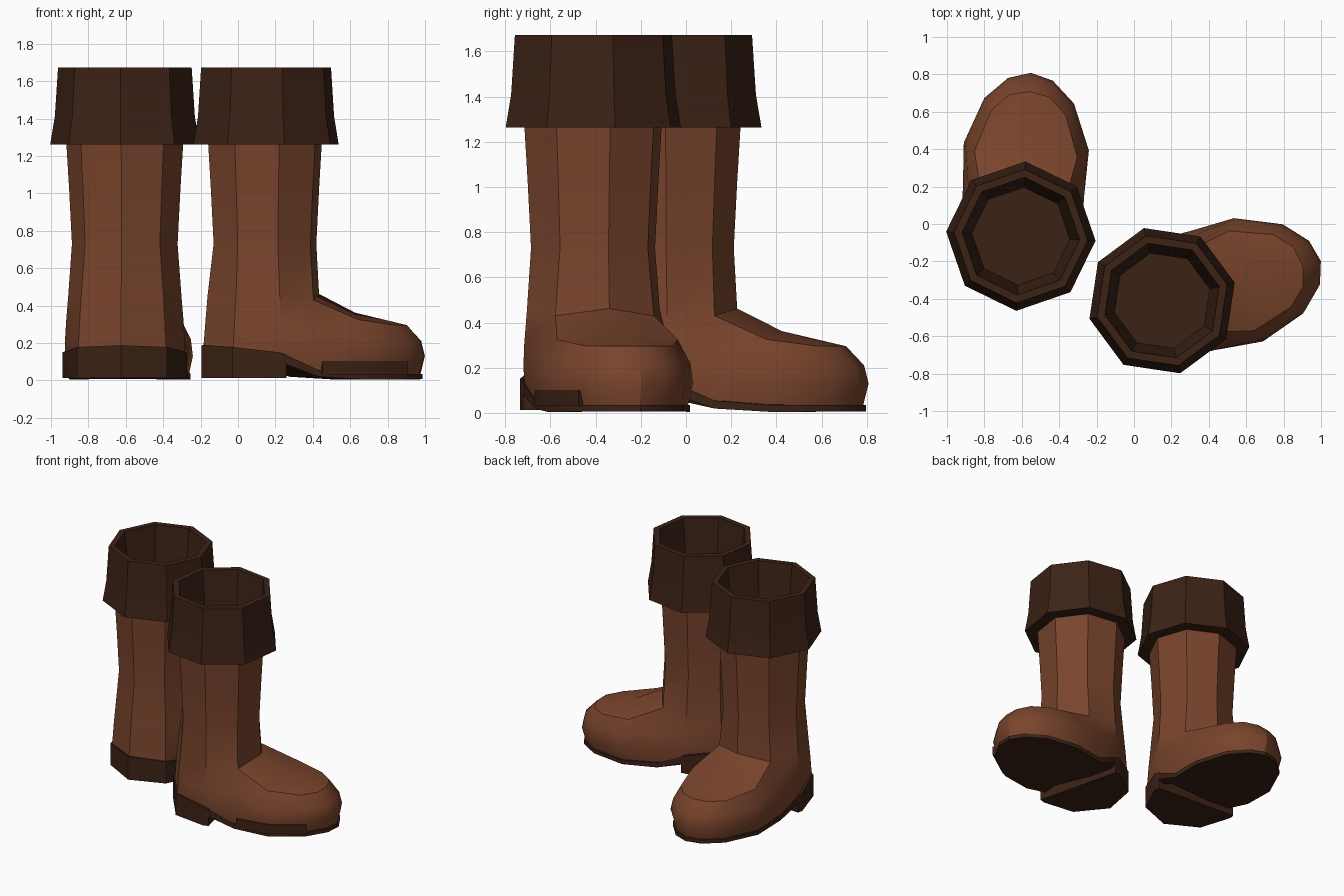
import bpy, bmesh, math

if "Cube" in bpy.data.objects:
    bpy.data.objects.remove(bpy.data.objects["Cube"])


def material(name, color):
    m = bpy.data.materials.new(name)
    m.diffuse_color = (*color, 1)
    m.use_nodes = True
    m.node_tree.nodes["Principled BSDF"].inputs["Base Color"].default_value = m.diffuse_color
    return m


leather = material("leather", (0.19, 0.058, 0.025))
dark = material("dark_leather", (0.045, 0.016, 0.008))


def full(half):
    """Mirror a half outline (first and last point on the axis) to a loop."""
    return half + [(x, -y, z) for x, y, z in half[-2:0:-1]]


def ring(r, z, n=8):
    return [(r * math.cos(i * math.tau / n), r * math.sin(i * math.tau / n), z) for i in range(n)]


def add(bm, pts):
    return [bm.verts.new(p) for p in pts]


def bridge(bm, a, b):
    n = len(a)
    for i in range(n):
        j = (i + 1) % n
        bm.faces.new((a[i], a[j], b[j], b[i]))


def loft(bm, loops, start=False, end=False):
    vs = [add(bm, l) for l in loops]
    for a, b in zip(vs, vs[1:]):
        bridge(bm, a, b)
    if start:
        bm.faces.new(vs[0])
    if end:
        bm.faces.new(vs[-1])
    return vs


# Placement of the two boots: x, y, heading (local +x is the toe)
PLACES = {"left": (-0.605, -0.065, 86.5), "right": (0.15, -0.41, 14)}


def place(bm, name, mat, sides=("left", "right")):
    bmesh.ops.recalc_face_normals(bm, faces=bm.faces)
    me = bpy.data.meshes.new(name)
    bm.to_mesh(me)
    bm.free()
    me.materials.append(mat)
    for s in sides:
        x, y, a = PLACES[s]
        ob = bpy.data.objects.new(f"{s}_{name}", me)
        bpy.context.collection.objects.link(ob)
        ob.location = (x, y, 0)
        ob.rotation_euler.z = math.radians(a)
    bpy.ops.object.select_all(action='DESELECT')
    ob.select_set(True)
    bpy.context.view_layer.objects.active = ob
    bpy.ops.object.shade_smooth_by_angle(angle=math.radians(30))


# Foot outlines from the welt up to the instep rim
welt = [(.85, 0, .03), (.815, .11, .03), (.70, .225, .03), (.46, .315, .03),
        (.21, .31, .05), (.03, .32, .13), (-.24, .235, .175), (-.345, 0, .185)]
wide = [(.875, 0, .13), (.84, .12, .13), (.725, .24, .13), (.48, .335, .13),
        (.24, .325, .15), (.01, .322, .2), (-.235, .232, .23), (-.34, 0, .24)]
upper = [(.855, 0, .21), (.82, .118, .21), (.71, .228, .21), (.47, .325, .22),
         (.235, .295, .27), (0, .315, .31), (-.23, .228, .32), (-.333, 0, .33)]
rim = [(.775, 0, .295), (.75, .11, .295), (.66, .20, .296), (.44, .275, .325),
       (.205, .225, .43), (0, .303, .455), (-.22, .22, .455), (-.322, 0, .455)]

# Boot body: foot, instep and shaft
bm = bmesh.new()
r = loft(bm, [full(h) for h in (welt, wide, upper, rim)], start=True)[-1]
front = bm.verts.new((.292, 0, .462))
crest = bm.verts.new((.49, 0, .362))
for k in (1, -1):
    p = [r[k * i] for i in range(5)]
    bm.faces.new((p[4], front, crest, p[3]))
    for i in range(3):
        bm.faces.new((crest, p[i], p[i + 1]))
prev = [front] + r[4:11]
for rad, z in ((.283, .73), (.298, 1.02), (.315, 1.3)):
    cur = add(bm, [(x - .006, y, z) for x, y, z in ring(rad, z)])
    bridge(bm, prev, cur)
    prev = cur
place(bm, "boot_body", leather)

# Turned-down cuff with a hollow opening
bm = bmesh.new()
loft(bm, [ring(a, z) for a, z in ((.305, 1.262), (.4, 1.262), (.375, 1.41),
                                  (.358, 1.672), (.315, 1.672), (.262, 1.2))], end=True)
place(bm, "cuff", dark)

# Arched sole under the foot
bm = bmesh.new()
top = [(x * 1.015, y * 1.03, z + .004) for x, y, z in welt]
drop = (.028, .028, .028, .03, .035, .05, .06, .06)
bottom = [(x, y, z + .0 - d) for (x, y, z), d in zip(top, drop)]
bottom = [(x, y, max(z, 0)) for x, y, z in bottom]
loft(bm, [full(bottom), full(top)], True, True)
place(bm, "sole", dark)

# Heel block with a straight front face
bm = bmesh.new()
heel_half = [(.03, 0), (.03, .328), (-.01, .333), (-.245, .242), (-.357, 0)]
tops = (.14, .14, .15, .178, .187)
loft(bm, [full([(x, y, .013) for x, y in heel_half]),
          full([(x, y, z) for (x, y), z in zip(heel_half, tops)])], True, True)
place(bm, "heel", dark)

# Dark side strip on the outer side of the right foot
bm = bmesh.new()
lo = [(.23, -.326), (.47, -.342), (.72, -.247)]
loops = []
for s, z in ((1, .03), (1, .1), (.9, .1), (.9, .03)):
    loops.append([(x * (1 if s == 1 else .98), y * s, z) for x, y in lo])
vs = [add(bm, l) for l in loops]
for a, b in zip(vs, vs[1:] + vs[:1]):
    for i in range(2):
        bm.faces.new((a[i], a[i + 1], b[i + 1], b[i]))
for i in (0, 2):
    bm.faces.new([v[i] for v in vs])
place(bm, "side_strip", dark, ("right",))
